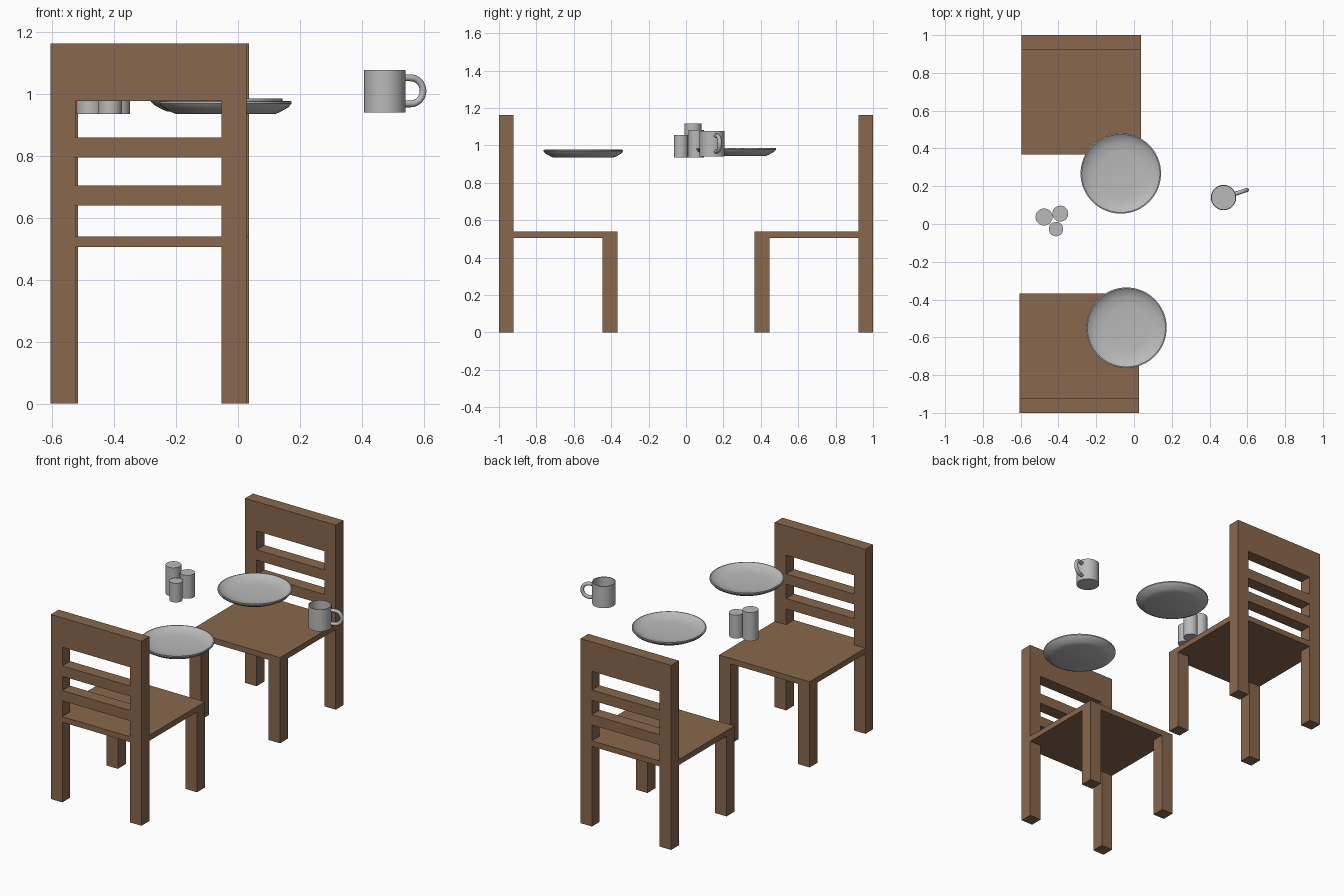
import bpy, bmesh, math
from mathutils import Vector

if "Cube" in bpy.data.objects:
    bpy.data.objects.remove(bpy.data.objects["Cube"], do_unlink=True)


def make_material(name, rgb):
    m = bpy.data.materials.new(name)
    m.use_nodes = True
    m.diffuse_color = (*rgb, 1)
    m.node_tree.nodes["Principled BSDF"].inputs["Base Color"].default_value = (*rgb, 1)
    return m


WOOD = make_material("brown wood", (0.25, 0.137, 0.074))
CERAMIC = make_material("grey ceramic", (0.49, 0.49, 0.49))


def finish(name, bm, material, smooth=False):
    bmesh.ops.recalc_face_normals(bm, faces=bm.faces)
    mesh = bpy.data.meshes.new(name)
    bm.to_mesh(mesh)
    bm.free()
    mesh.materials.append(material)
    obj = bpy.data.objects.new(name, mesh)
    bpy.context.collection.objects.link(obj)
    if smooth:
        bpy.ops.object.select_all(action="DESELECT")
        obj.select_set(True)
        bpy.context.view_layer.objects.active = obj
        bpy.ops.object.shade_smooth_by_angle(angle=math.radians(35))
    return obj


def box(name, low, high):
    low, high = Vector(low), Vector(high)
    bm = bmesh.new()
    bmesh.ops.create_cube(bm, size=1)
    for v in bm.verts:
        v.co = Vector(a * b for a, b in zip(v.co, high - low)) + (low + high) / 2
    return finish(name, bm, WOOD)


def lathe(name, profile, centre, steps=48):
    """Spin a (radius, height) profile that starts and ends on the axis."""
    bm = bmesh.new()
    verts = [bm.verts.new((r, 0, z)) for r, z in profile]
    edges = [bm.edges.new(pair) for pair in zip(verts, verts[1:])]
    bmesh.ops.spin(bm, geom=verts + edges, cent=(0, 0, 0), axis=(0, 0, 1),
                   angle=math.tau, steps=steps)
    bmesh.ops.remove_doubles(bm, verts=bm.verts, dist=0.0002)
    obj = finish(name, bm, CERAMIC, smooth=True)
    obj.location = centre
    return obj


# Chairs: one facing +y, the other facing -y
LEG, WIDTH = 0.08, 0.632
SEAT_LOW, SEAT_TOP, BACK_TOP = 0.505, 0.54, 1.163


def chair(prefix, x0, side):
    x1 = x0 + WIDTH

    def part(name, xa, xb, depth_a, depth_b, za, zb):
        # depth is the distance from the middle of the scene
        ya, yb = sorted((side * depth_a, side * depth_b))
        box(prefix + name, (xa, ya, za), (xb, yb, zb))

    back, rear, front = 1.0, 0.922, 0.367
    for label, xa in (("right_", x0), ("left_", x1 - LEG)):
        part(label + "back_post", xa, xa + LEG, rear, back, 0, BACK_TOP)
        part(label + "front_leg", xa, xa + LEG, front, front + LEG, 0, SEAT_LOW)
    part("seat", x0, x1, front, rear, SEAT_LOW, SEAT_TOP)
    rails = {"seat_rail": (SEAT_LOW, SEAT_TOP), "lower_slat": (0.64, 0.705),
             "upper_slat": (0.795, 0.86), "top_rail": (0.978, BACK_TOP)}
    for name, (za, zb) in rails.items():
        part(name, x0 + LEG, x1 - LEG, rear, back, za, zb)


chair("front_chair_", -0.605, -1)
chair("rear_chair_", -0.596, 1)

# Plates
plate = [(0, 0), (0.16, 0), (0.175, 0.006), (0.203, 0.022), (0.213, 0.034),
         (0.213, 0.041), (0.207, 0.042), (0.195, 0.033), (0.165, 0.02),
         (0.12, 0.015), (0, 0.013)]
lathe("front_plate", plate, (-0.04, -0.549, 0.935), 64)
lathe("rear_plate", plate, (-0.07, 0.268, 0.944), 64)

# Closed shakers
for name, x, y, r, h in (("tall_shaker", -0.476, 0.037, 0.045, 0.18),
                         ("middle_shaker", -0.39, 0.055, 0.042, 0.147),
                         ("short_shaker", -0.413, -0.027, 0.038, 0.12)):
    lathe(name, [(0, 0), (r, 0), (r, h), (0, h)], (x, y, 0.936))

# Mug with a tube handle
MUG, R, H = Vector((0.474, 0.14, 0.94)), 0.067, 0.137
lathe("mug_cup", [(0, 0), (R, 0), (R, H), (R - 0.005, H), (R - 0.005, 0.008),
                  (0, 0.008)], MUG)

bm = bmesh.new()
arc = [math.pi * (i / 16 - 0.5) for i in range(17)]
path = [(R + 0.021 + 0.042 * math.cos(a), 0.07 + 0.042 * math.sin(a)) for a in arc]
tangents = [a + math.pi / 2 for a in arc]
path = [(R - 0.003, path[0][1])] + path + [(R - 0.003, path[-1][1])]
tangents = [0] + tangents + [math.pi]
rings = []
for (px, pz), t in zip(path, tangents):
    ring = []
    for k in range(12):
        b = math.tau * k / 12
        off = 0.011 * math.cos(b)
        ring.append(bm.verts.new((px + off * math.sin(t), 0.011 * math.sin(b),
                                  pz - off * math.cos(t))))
    rings.append(ring)
for ra, rb in zip(rings, rings[1:]):
    for k in range(12):
        n = (k + 1) % 12
        bm.faces.new((ra[k], ra[n], rb[n], rb[k]))
bm.faces.new(rings[0])
bm.faces.new(rings[-1])
handle = finish("mug_handle", bm, CERAMIC, smooth=True)
handle.location = MUG
handle.rotation_euler.z = math.radians(18)
